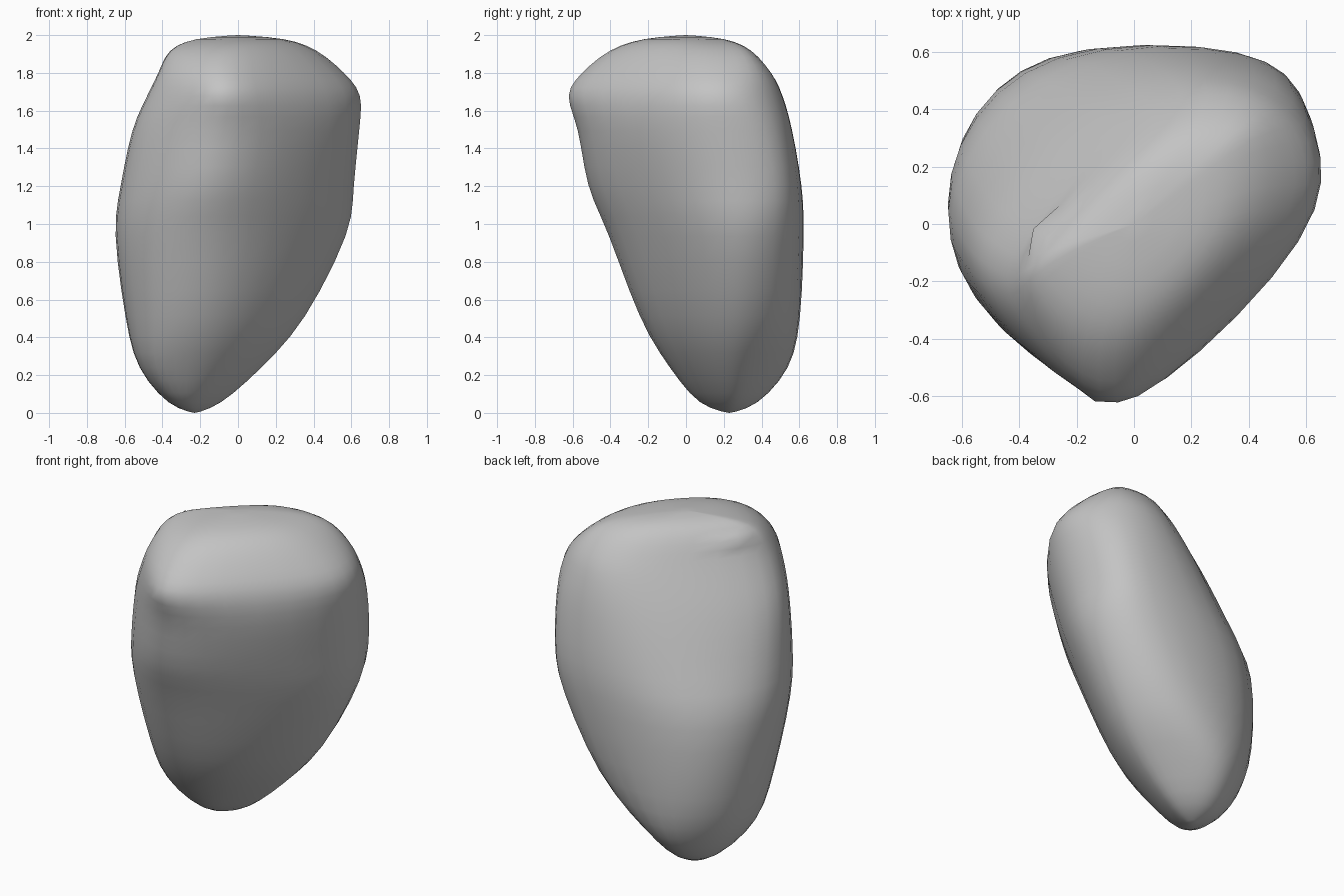
import bpy
import bmesh
import math
from mathutils import Vector

if "Cube" in bpy.data.objects:
    bpy.data.objects.remove(bpy.data.objects["Cube"], do_unlink=True)

# Each level: height, then reach in eight directions counter-clockwise from +x (hundredths)
LEVELS = [
    (0, -23, 0, 23, 32, 23, 0, -23, -32),
    (5, -9, 14, 38, 47, 37, 17, -7, -21),
    (24, 13, 32, 55, 60, 53, 36, 9, -3),
    (50, 36, 53, 61, 67, 60, 46, 25, 15),
    (95, 59, 71, 63, 67, 66, 57, 42, 33),
    (120, 62, 75, 62, 57, 63, 59, 53, 41),
    (150, 65, 73, 57, 43, 57, 58, 58, 48),
    (168, 66, 68, 52, 33, 49, 56, 64, 48),
    (180, 57, 62, 46, 26, 43, 52, 56, 42),
    (192, 42, 50, 35, 19, 37, 41, 41, 32),
    (198, 25, 30, 21, 11, 23, 23, 23, 20),
    (200, 0, 0, 0, 0, 0, 0, 0, 0),
]
STEPS = 3       # rings between two levels
ARC = 4         # points per rounded corner


def spline(a, b, c, d, t):
    """Catmull-Rom blend between b and c."""
    return b + t / 2 * (c - a + t * (2 * a - 5 * b + 4 * c - d + t * (3 * (b - c) + d - a)))


def outline(level):
    """Rounded contour that touches the eight reach lines of a level."""
    z, *reach = [value / 100 for value in level]
    root = math.sqrt(2)
    reach = [min(reach[k], (reach[k - 1] + reach[(k + 1) % 8]) / root) for k in range(8)]
    corners = []
    for k in range(8):
        angle = k * math.pi / 4
        along = reach[(k + 1) % 8] * root - reach[k]
        corners.append(Vector((reach[k] * math.cos(angle) - along * math.sin(angle),
                               reach[k] * math.sin(angle) + along * math.cos(angle), z)))
    points = []
    for k in range(8):
        start = (corners[k - 1] + corners[k]) / 2
        end = (corners[k] + corners[(k + 1) % 8]) / 2
        for i in range(ARC):
            t = i / ARC
            points.append(start * (1 - t) ** 2 + corners[k] * 2 * t * (1 - t) + end * t * t)
    return points


# Loft the rings from the bottom tip to the crown
bm = bmesh.new()
rings = []
last = len(LEVELS) - 1
for s in range(1, last * STEPS):
    i, t = s // STEPS, (s % STEPS) / STEPS
    near = [LEVELS[min(max(i + o, 0), last)] for o in (-1, 0, 1, 2)]
    level = [spline(*values, t) for values in zip(*near)]
    rings.append([bm.verts.new(p) for p in outline(level)])

count = 8 * ARC
for low, high in zip(rings, rings[1:]):
    for k in range(count):
        n = (k + 1) % count
        bm.faces.new((low[k], low[n], high[n], high[k]))

bottom = bm.verts.new((-0.23, 0.23, 0))
crown = bm.verts.new((0, 0, 2))
for k in range(count):
    n = (k + 1) % count
    bm.faces.new((bottom, rings[0][n], rings[0][k]))
    bm.faces.new((crown, rings[-1][k], rings[-1][n]))

# Soften the bands between levels, keeping the tips in place
body = [v for ring in rings[1:-1] for v in ring]
for _ in range(3):
    bmesh.ops.smooth_vert(bm, verts=body, factor=0.5, use_axis_x=True, use_axis_y=True, use_axis_z=True)

# Small pinched bumps on the shoulder and the front ridge
for bump in ((-0.37, 0, 1.93), (-0.15, -0.62, 1.68)):
    target = Vector(bump)
    nearest = min(bm.verts, key=lambda v: (v.co - target).length)
    nearest.co = nearest.co.lerp(target, 0.6)

bmesh.ops.recalc_face_normals(bm, faces=bm.faces)
mesh = bpy.data.meshes.new("rock")
bm.to_mesh(mesh)
bm.free()
mesh.shade_smooth()
rock = bpy.data.objects.new("rock", mesh)
bpy.context.collection.objects.link(rock)

# Plain stone colour
stone = bpy.data.materials.new("stone grey")
stone.use_nodes = True
colour = (0.55, 0.55, 0.55, 1)
stone.diffuse_color = colour
stone.node_tree.nodes["Principled BSDF"].inputs["Base Color"].default_value = colour
mesh.materials.append(stone)
